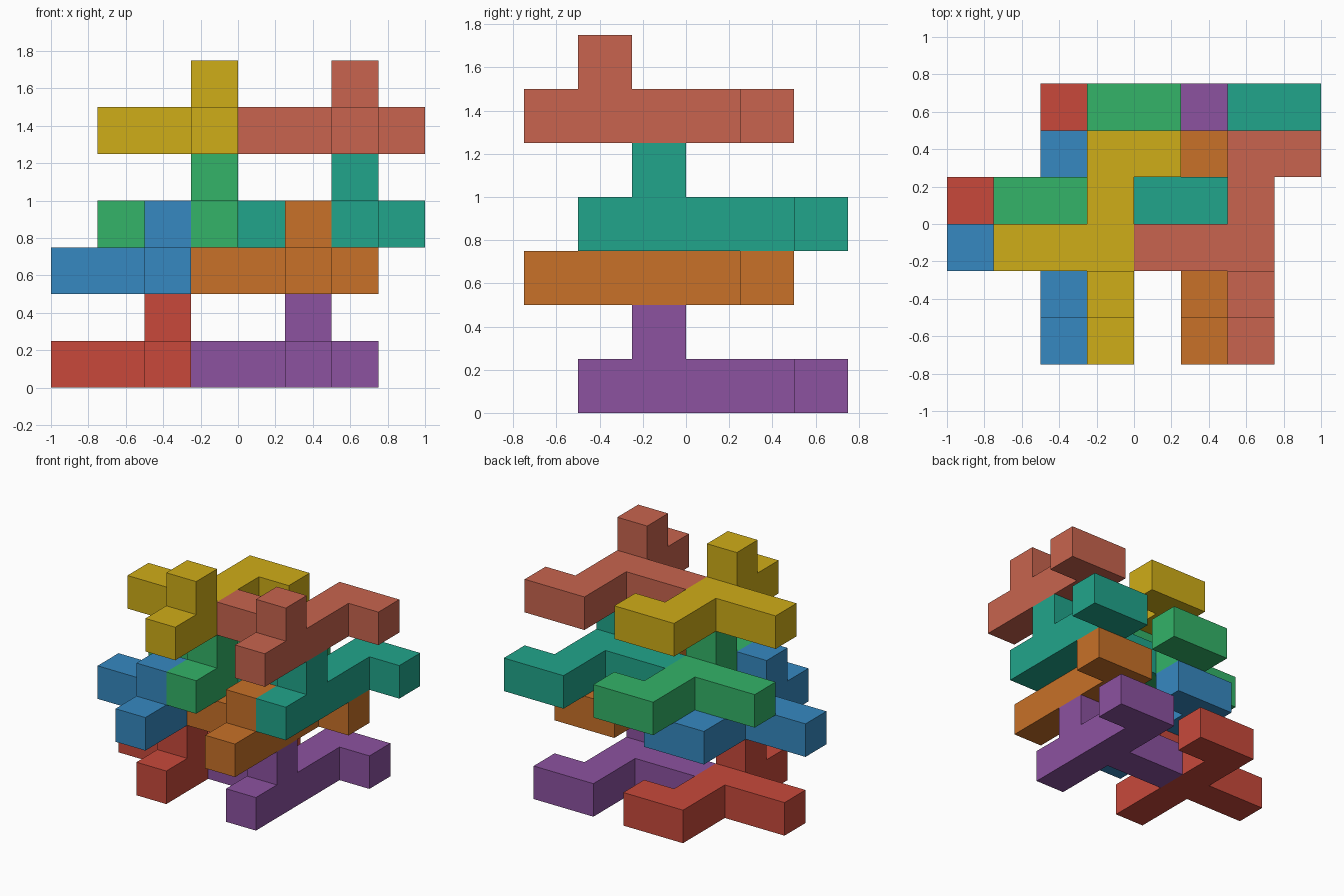
import bpy
import bmesh
from math import radians
from mathutils import Vector

if "Cube" in bpy.data.objects:
    bpy.data.objects.remove(bpy.data.objects["Cube"])

U = 0.25  # edge of one cube cell

# One puzzle piece: a five-cell bar, a foot, a two-cell arm and a raised stud
CELLS = {(0, j, 0) for j in range(-3, 2)}
CELLS |= {(1, 1, 0), (-1, -1, 0), (-2, -1, 0), (0, -2, 1)}


def piece_mesh(name):
    """Outer skin of the cell group, with coplanar faces merged."""
    bm = bmesh.new()
    for cell in CELLS:
        for axis in range(3):
            for side in (0, 1):
                step = [0, 0, 0]
                step[axis] = 2 * side - 1
                if tuple(c + s for c, s in zip(cell, step)) in CELLS:
                    continue
                a, b = (axis + 1) % 3, (axis + 2) % 3
                ring = []
                for p, q in ((0, 0), (1, 0), (1, 1), (0, 1)):
                    co = Vector(cell)
                    co[axis] += side
                    co[a] += p
                    co[b] += q
                    ring.append(bm.verts.new(co * U))
                bm.faces.new(ring if side else ring[::-1])
    bmesh.ops.remove_doubles(bm, verts=bm.verts, dist=1e-4)
    bmesh.ops.dissolve_limit(bm, angle_limit=radians(1),
                             verts=bm.verts, edges=bm.edges)
    bmesh.ops.recalc_face_normals(bm, faces=bm.faces)
    mesh = bpy.data.meshes.new(name)
    bm.to_mesh(mesh)
    bm.free()
    return mesh


def linear(rgb):
    return [((c / 255 + 0.055) / 1.055) ** 2.4 if c > 10 else c / 3295 for c in rgb]


# Name, cell offset (x, y, z), sRGB colour
PIECES = [
    ("red_piece", (-2, 1, 0), (200, 73, 59)),
    ("purple_piece", (1, 1, 0), (140, 82, 160)),
    ("blue_piece", (-2, 0, 2), (54, 137, 193)),
    ("orange_piece", (1, 0, 2), (200, 113, 40)),
    ("green_piece", (-1, 1, 3), (51, 179, 104)),
    ("teal_piece", (2, 1, 3), (33, 165, 139)),
    ("yellow_piece", (-1, 0, 5), (207, 173, 24)),
    ("coral_piece", (2, 0, 5), (200, 100, 78)),
]

for name, offset, rgb in PIECES:
    mesh = piece_mesh(name)
    mat = bpy.data.materials.new(name + "_colour")
    mat.diffuse_color = (*linear(rgb), 1)
    mat.use_nodes = True
    mat.node_tree.nodes["Principled BSDF"].inputs["Base Color"].default_value = mat.diffuse_color
    mesh.materials.append(mat)
    obj = bpy.data.objects.new(name, mesh)
    obj.location = Vector(offset) * U
    bpy.context.collection.objects.link(obj)
